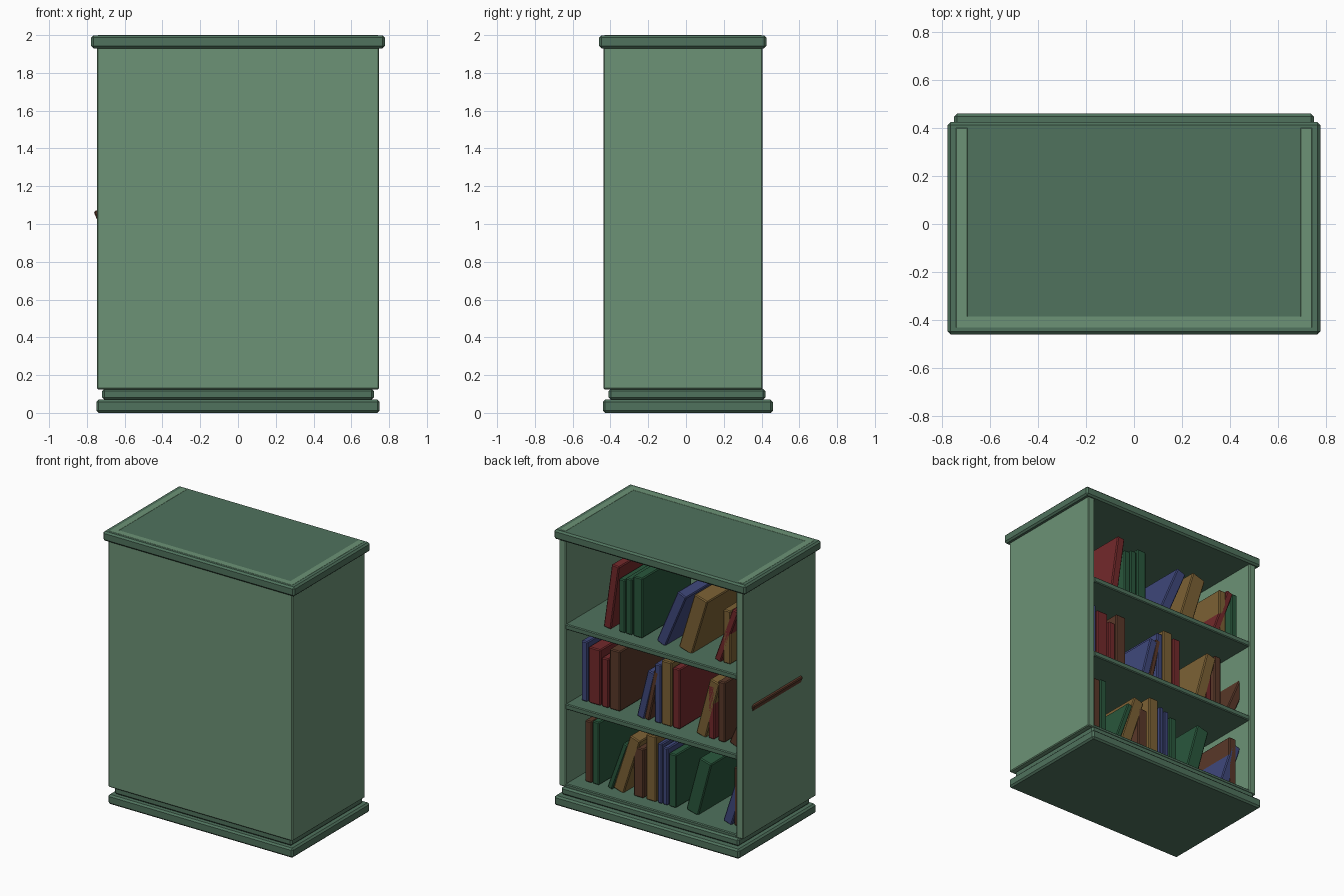
import bpy, bmesh, math
from mathutils import Matrix

if "Cube" in bpy.data.objects:
    bpy.data.objects.remove(bpy.data.objects["Cube"])


def material(name, rgb):
    m = bpy.data.materials.new(name)
    m.diffuse_color = (*rgb, 1)
    m.use_nodes = True
    m.node_tree.nodes["Principled BSDF"].inputs["Base Color"].default_value = m.diffuse_color
    return m


MATS = {
    "body": material("light_green_paint", (.15, .29, .18)),
    "trim": material("dark_green_paint", (.08, .17, .11)),
    "red": material("red_cover", (.17, .022, .024)),
    "blue": material("blue_cover", (.05, .065, .2)),
    "ochre": material("ochre_cover", (.2, .12, .035)),
    "green": material("green_cover", (.022, .095, .045)),
    "brown": material("brown_cover", (.1, .04, .022)),
}


def finish(name, bm, mat, bevel):
    bmesh.ops.recalc_face_normals(bm, faces=bm.faces)
    me = bpy.data.meshes.new(name)
    bm.to_mesh(me)
    bm.free()
    ob = bpy.data.objects.new(name, me)
    bpy.context.collection.objects.link(ob)
    me.materials.append(MATS[mat])
    b = ob.modifiers.new("bevel", "BEVEL")
    b.width, b.segments = bevel, 1
    return ob


def box(name, lo, hi, mat, bevel=.01):
    bm = bmesh.new()
    bmesh.ops.create_cube(bm, size=1)
    for v in bm.verts:
        v.co = [(a + b) / 2 + c * (b - a) for a, b, c in zip(lo, hi, v.co)]
    return finish(name, bm, mat, bevel)


# U-shaped carcass: two sides and the closed front panel
outline = [(-.747, .405), (-.747, -.437), (.747, -.437), (.747, .405),
           (.69, .405), (.69, -.38), (-.69, -.38), (-.69, .405)]
bm = bmesh.new()
face = bm.faces.new([bm.verts.new((x, y, .125)) for x, y in outline])
ext = bmesh.ops.extrude_face_region(bm, geom=[face])
for v in ext["geom"]:
    if isinstance(v, bmesh.types.BMVert):
        v.co.z = 2.0
finish("carcass", bm, "body", .006)

# Top slab, stepped plinth and shelves
box("top_slab", (-.777, -.46, 1.93), (.777, .425, 1.999), "trim", .012)
box("plinth_step", (-.72, -.41, .07), (.72, .42, .127), "trim", .012)
box("plinth_base", (-.75, -.44, 0), (.75, .46, .07), "trim", .012)
SHELF_Z = {"lower": .15, "middle": .735, "upper": 1.32}
for n, z in SHELF_Z.items():
    box(n + "_shelf", (-.695, -.385, z - .04), (.695, .405, z), "trim", .006)

# Books: colour, right edge at shelf, thickness, height, lean in degrees
BOOKS = {
    "upper": [
        ("red", .46, .06, .48, 8), ("green", .335, .05, .39, 0),
        ("green", .28, .05, .41, 0), ("green", .22, .075, .44, 0),
        ("blue", .03, .075, .44, 23), ("ochre", -.15, .11, .44, 17),
        ("red", -.44, .05, .43, 20), ("ochre", -.51, .06, .39, 0),
        ("green", -.62, .05, .40, 0)],
    "middle": [
        ("blue", .64, .05, .44, 0), ("red", .58, .095, .41, 0),
        ("red", .475, .055, .36, 0), ("brown", .41, .085, .44, 0),
        ("blue", .19, .06, .37, 14), ("brown", .13, .04, .38, 12),
        ("blue", .045, .05, .43, 0), ("ochre", -.01, .08, .47, 0),
        ("red", -.10, .06, .44, 0), ("ochre", -.29, .08, .44, 15),
        ("red", -.39, .05, .39, 0), ("brown", -.47, .055, .44, 0),
        ("brown", -.56, .065, .37, 23)],
    "lower": [
        ("brown", .61, .055, .45, 0), ("green", .55, .055, .46, 0),
        ("green", .43, .04, .38, 20), ("ochre", .38, .085, .44, 18),
        ("brown", .215, .08, .36, 0), ("ochre", .115, .08, .48, 0),
        ("blue", .02, .035, .44, 0), ("blue", -.02, .04, .42, 0),
        ("green", -.07, .06, .39, 0), ("green", -.21, .10, .42, 15),
        ("blue", -.51, .07, .40, 18), ("brown", -.60, .06, .43, 0)],
}
for shelf, books in BOOKS.items():
    for i, (col, x, t, h, lean) in enumerate(books):
        a = math.radians(lean)
        bk = box(f"{shelf}_book_{i + 1}", (-t, -.27, 0), (0, .3, h), col, .007)
        # pivot about the right lower edge, lifted so the left edge rests
        bk.matrix_world = (Matrix.Translation((x, 0, SHELF_Z[shelf] + t * math.sin(a) * .6))
                           @ Matrix.Rotation(-a, 4, 'Y'))
